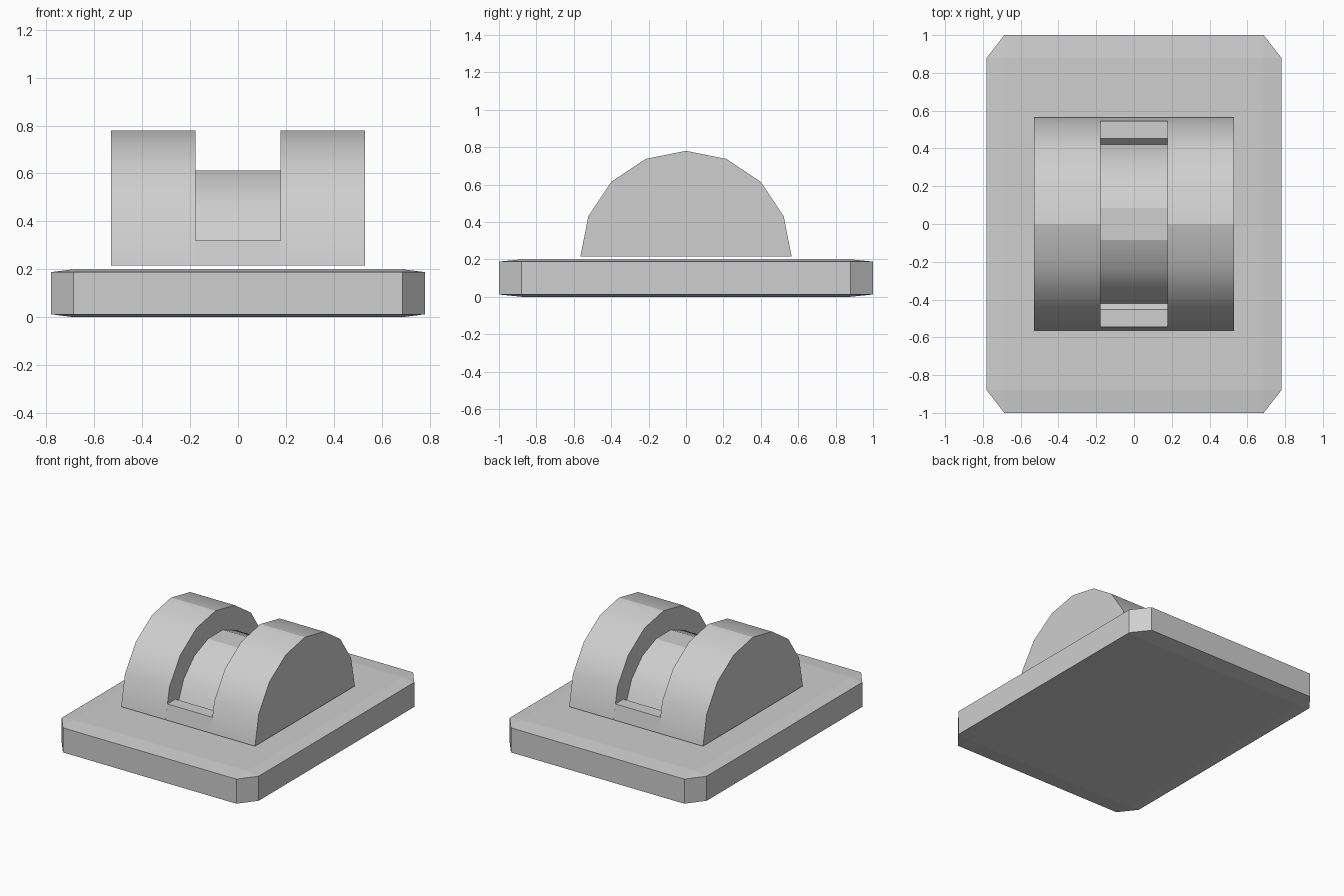
import bpy, bmesh
from math import sin, cos, radians

default = bpy.data.objects.get("Cube")
if default:
    bpy.data.objects.remove(default, do_unlink=True)

grey = bpy.data.materials.new("light_grey")
grey.use_nodes = True
colour = (0.62, 0.62, 0.62, 1)
grey.diffuse_color = colour
grey.node_tree.nodes["Principled BSDF"].inputs["Base Color"].default_value = colour


def finish(name, bm):
    mesh = bpy.data.meshes.new(name)
    bm.to_mesh(mesh)
    bm.free()
    mesh.materials.append(grey)
    obj = bpy.data.objects.new(name, mesh)
    bpy.context.scene.collection.objects.link(obj)
    return obj


def extrude_profile(name, points, x0, x1, capped):
    """Sweep a closed (y, z) outline along x, smooth except at the crown."""
    bm = bmesh.new()
    a = [bm.verts.new((x0, y, z)) for y, z in points]
    b = [bm.verts.new((x1, y, z)) for y, z in points]
    n = len(points)
    caps = [bm.faces.new(a), bm.faces.new(b)]
    for i in range(n):
        j = (i + 1) % n
        bm.faces.new((a[i], a[j], b[j], b[i]))
    bmesh.ops.recalc_face_normals(bm, faces=bm.faces)
    for f in bm.faces:
        f.smooth = f not in caps
    for e in bm.edges:
        crown = all(abs(v.co.y) < 0.1 for v in e.verts)
        e.smooth = e.calc_face_angle(0) < radians(35) and not crown
    if not capped:
        bmesh.ops.delete(bm, geom=caps, context='FACES_ONLY')
    return finish(name, bm)


# Base plate: bevelled block squashed to size, so the chamfers stretch with it
bm = bmesh.new()
bmesh.ops.create_cube(bm, size=2)
bmesh.ops.bevel(bm, geom=bm.edges[:], offset=0.12, segments=1,
                affect='EDGES', profile=0.5)
bmesh.ops.scale(bm, vec=(0.78, 1, 0.1), verts=bm.verts)
bmesh.ops.translate(bm, vec=(0, 0, 0.1), verts=bm.verts)
finish("base_plate", bm)

# Half-round cheeks on either side of the slot
STEP = 22.5
FOOT = 0.215
half_round = [(0.565 * cos(radians(STEP * i)), FOOT + 0.565 * sin(radians(STEP * i)))
              for i in range(9)]
for side, label in ((1, "left"), (-1, "right")):
    extrude_profile(label + "_cheek", half_round, side * 0.178, side * 0.53, True)

# Slot floor with ledges and the raised round hub between the cheeks
ledge = [(0.565, FOOT), (0.544, 0.32), (0.452, 0.32), (0.421, 0.285)]
hub = [(0.433 * cos(radians(STEP * (i + 0.5))), 0.187 + 0.433 * sin(radians(STEP * (i + 0.5))))
       for i in range(1, 7)]
outline = ledge + hub + [(-y, z) for y, z in reversed(ledge)]
extrude_profile("centre_hub", outline, -0.178, 0.178, False)
